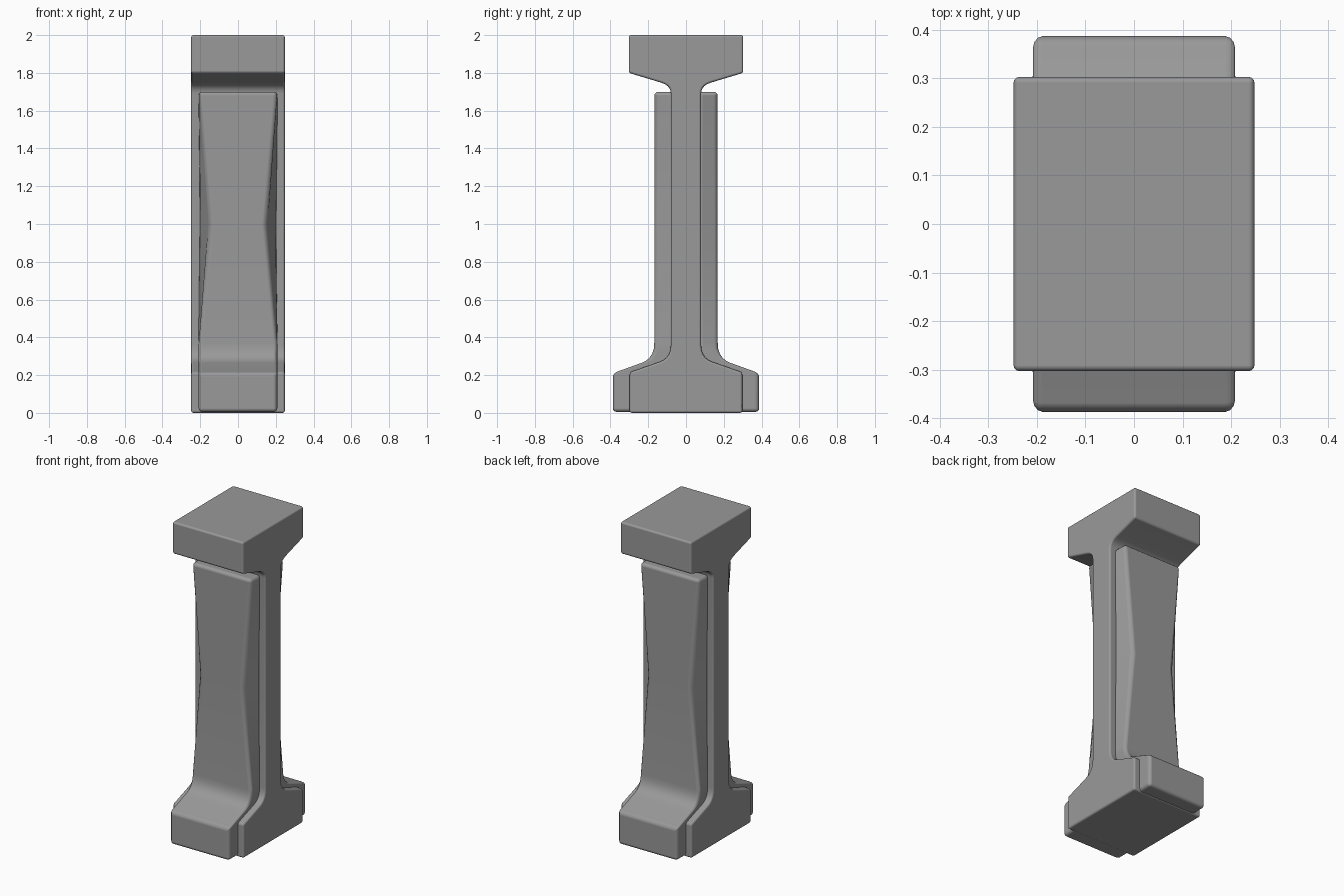
import bpy
import bmesh
import math

if "Cube" in bpy.data.objects:
    bpy.data.objects.remove(bpy.data.objects["Cube"], do_unlink=True)

# One plain grey for the whole column
GREY = (0.32, 0.32, 0.32, 1)
mat = bpy.data.materials.new("stone_grey")
mat.use_nodes = True
mat.diffuse_color = GREY
mat.node_tree.nodes["Principled BSDF"].inputs["Base Color"].default_value = GREY


def finish(name, bm, bevel):
    """Turn a bmesh into a bevelled, smoothly shaded object."""
    bmesh.ops.recalc_face_normals(bm, faces=bm.faces)
    mesh = bpy.data.meshes.new(name)
    bm.to_mesh(mesh)
    bm.free()
    mesh.materials.append(mat)
    ob = bpy.data.objects.new(name, mesh)
    bpy.context.collection.objects.link(ob)
    mod = ob.modifiers.new("soft_edges", "BEVEL")
    mod.width = bevel
    mod.segments = 3
    mod.limit_method = "ANGLE"
    mod.angle_limit = math.radians(32)
    mod.harden_normals = True
    bpy.ops.object.select_all(action="DESELECT")
    ob.select_set(True)
    bpy.context.view_layer.objects.active = ob
    bpy.ops.object.shade_smooth_by_angle(angle=math.radians(35))
    return ob


def fillet(a, corner, b, steps=5):
    """Points of a curve that rounds a corner from a to b."""
    pts = []
    for i in range(steps + 1):
        t = i / steps
        pts.append(tuple((1 - t) ** 2 * p + 2 * t * (1 - t) * c + t * t * q
                         for p, c, q in zip(a, corner, b)))
    return pts


# Core: an I-shaped side profile with flared foot and cap, extruded across x
half = [(0.298, 0), (0.298, 0.215)]
half += fillet((0.14, 0.27), (0.08, 0.29), (0.08, 0.36))
half += fillet((0.08, 1.69), (0.08, 1.732), (0.13, 1.748))
half += [(0.303, 1.8), (0.303, 2)]
outline = half + [(-y, z) for y, z in reversed(half)]
bm = bmesh.new()
face = bm.faces.new([bm.verts.new((-0.248, y, z)) for y, z in outline])
ext = bmesh.ops.extrude_face_region(bm, geom=[face])
moved = [v for v in ext["geom"] if isinstance(v, bmesh.types.BMVert)]
bmesh.ops.translate(bm, verts=moved, vec=(0.496, 0, 0))
finish("column_core", bm, 0.012)

# Cladding: a strip of cross-sections whose outer face narrows at mid-height
path = [(0.387, 0.005), (0.387, 0.21)]
path += fillet((0.235, 0.265), (0.168, 0.288), (0.168, 0.37))
path += [(0.168, 1.0), (0.168, 1.7)]


def outer_half_width(z):
    if z < 0.36:
        return 0.208
    reach = 0.64 if z < 1 else 0.7
    return 0.146 + 0.062 * min(1, abs(z - 1) / reach)


def cladding(name, side):
    bm = bmesh.new()
    rings = []
    for y, z in path:
        w = outer_half_width(z)
        ring = [(-0.21, 0.07), (-w, y), (w, y), (0.21, 0.07)]
        rings.append([bm.verts.new((x, side * d, z)) for x, d in ring])
    for low, high in zip(rings, rings[1:]):
        for i in range(4):
            j = (i + 1) % 4
            bm.faces.new((low[i], low[j], high[j], high[i]))
    bm.faces.new(rings[0])
    bm.faces.new(rings[-1])
    return finish(name, bm, 0.02 if side else 0)


cladding("front_cladding", -1)
cladding("back_cladding", 1)
